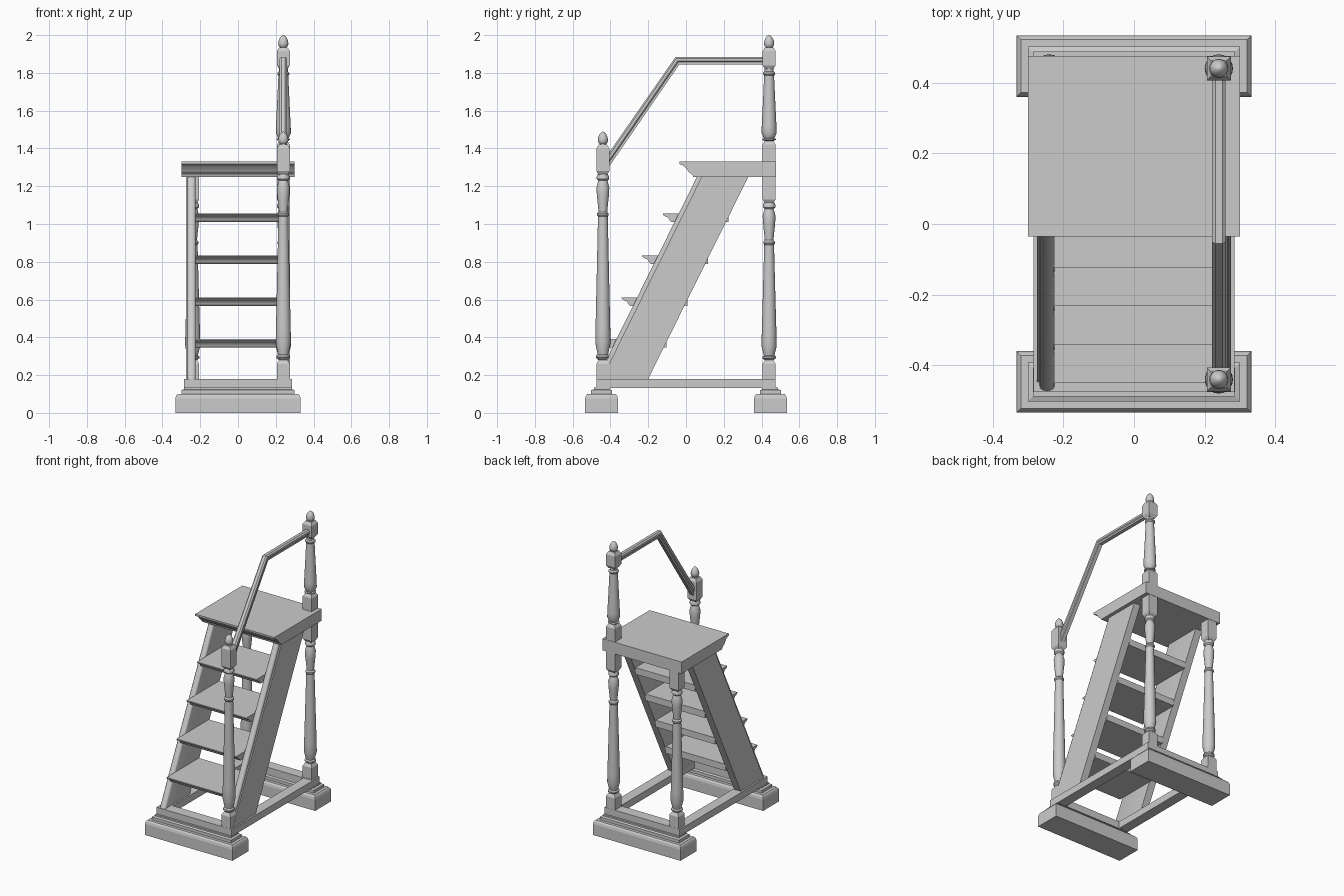
import bpy, bmesh, math
from mathutils import Vector

cube = bpy.data.objects.get("Cube")
if cube:
    bpy.data.objects.remove(cube, do_unlink=True)

paint = bpy.data.materials.new("plain grey")
paint.use_nodes = True
grey = (0.6, 0.6, 0.6, 1)
paint.diffuse_color = grey
paint.node_tree.nodes["Principled BSDF"].inputs["Base Color"].default_value = grey


def loft(name, rings, smooth=False):
    """Skin a list of equal-length point rings and cap both ends."""
    bm = bmesh.new()
    loops = [[bm.verts.new(p) for p in ring] for ring in rings]
    n = len(loops[0])
    for a, b in zip(loops, loops[1:]):
        for i in range(n):
            j = (i + 1) % n
            bm.faces.new((a[i], a[j], b[j], b[i]))
    bm.faces.new(loops[0])
    bm.faces.new(loops[-1])
    bmesh.ops.recalc_face_normals(bm, faces=bm.faces)
    mesh = bpy.data.meshes.new(name)
    bm.to_mesh(mesh)
    bm.free()
    mesh.materials.append(paint)
    obj = bpy.data.objects.new(name, mesh)
    bpy.context.collection.objects.link(obj)
    if smooth:
        bpy.ops.object.select_all(action='DESELECT')
        bpy.context.view_layer.objects.active = obj
        obj.select_set(True)
        bpy.ops.object.shade_smooth_by_angle(angle=math.radians(35))
    return obj


def rect(cx, cy, hx, hy, z):
    return [Vector((cx + sx * hx, cy + sy * hy, z))
            for sx, sy in ((-1, -1), (1, -1), (1, 1), (-1, 1))]


def box(name, x0, x1, y0, y1, z0, z1):
    cx, cy, hx, hy = (x0 + x1) / 2, (y0 + y1) / 2, (x1 - x0) / 2, (y1 - y0) / 2
    return loft(name, [rect(cx, cy, hx, hy, z) for z in (z0, z1)])


def across(name, profile, half):
    """Extrude a side profile (y, z) across the width."""
    return loft(name, [[Vector((x, y, z)) for y, z in profile] for x in (-half, half)])


def turning(name, x, y, profile, sides=20):
    """Lathe a profile of (radius, z)."""
    return loft(name, [[Vector((x + r * math.cos(2 * math.pi * i / sides),
                                y + r * math.sin(2 * math.pi * i / sides), z))
                        for i in range(sides)] for r, z in profile], True)


def block(name, x, y, z0, z1, lower=False, upper=False):
    """Square post block with optional tapered ends."""
    h, t = 0.034, 0.02
    rings = [(h - 0.012, z0), (h, z0 + t)] if lower else [(h, z0)]
    rings += [(h, z1 - t), (h - 0.012, z1)] if upper else [(h, z1)]
    return loft(name, [rect(x, y, r, r, z) for r, z in rings])


def baluster(name, x, y, z0, z1):
    """Long taper rising from a bulbous foot to a collar."""
    d = z1 - z0
    foot = [(.024, 0), (.036, .012), (.036, .022), (.028, .03), (.032, .05), (.040, .09)]
    shaft = [(.039, .22), (.035, .45), (.030, .75), (.026, 1)]
    k = min(d, 0.75)
    turning(name, x, y, [(r, z0 + f * k / 0.75) for r, f in foot]
            + [(r, z0 + f * d) for r, f in shaft])


def vase(name, x, y, z0, z1):
    """Collar rings and the swelling piece above the taper."""
    d = z1 - z0
    shape = [(.026, 0), (.031, .03), (.031, .07), (.023, .11), (.026, .25), (.032, .5),
             (.034, .68), (.027, .8), (.024, .84), (.033, .88), (.033, .94), (.026, 1)]
    turning(name, x, y, [(r, z0 + f * d) for r, f in shape])


def finial(name, x, y, z0):
    shape = [(.020, -.005), (.016, .008), (.024, .016), (.027, .028), (.025, .044),
             (.018, .060), (.009, .070), (.002, .074)]
    turning(name, x, y, [(r, z0 + h) for r, h in shape])


# Stepped plinths under both ends
for label, s in (("front", -1), ("back", 1)):
    cy = s * 0.447
    loft(f"{label}_plinth", [rect(0, cy, .332 - d, .087 - d, z) for d, z in
         ((0, 0), (0, .075), (.004, .09), (.012, .1), (.032, .1), (.032, .12),
          (.046, .125), (.046, .135))])
    # End beams of the floor frame
    box(f"{label}_frame_beam", -.285, .285, *sorted((s * .40, s * .475)), .13, .18)
for label, s in (("left", 1), ("right", -1)):
    box(f"{label}_frame_beam", *sorted((s * .215, s * .285)), -.45, .45, .131, .179)

# Sloping stringers with a rounded bead on the front edge
section = [(.225, -.20), (.275, -.20), (.275, -.447), (.267, -.447), (.267, -.458)]
section += [(.246 + .021 * math.cos(a), -.458 - .014 * math.sin(a))
            for a in (math.pi * k / 8 for k in range(1, 8))]
section += [(.225, -.458)]
for label, s in (("left", 1), ("right", -1)):
    loft(f"{label}_stringer", [[Vector((s * x, y + dy, z)) for x, y in section]
                               for dy, z in ((0, .18), (.53, 1.25))], True)

# Treads with a moulded nosing
for i in range(4):
    y, z = -.45 + i * .109, .39 + i * .222
    nose = [(0, 0), (0, -.007), (.006, -.012), (.014, -.016), (.024, -.02),
            (.032, -.028), (.037, -.038), (.045, -.045), (.348, -.045), (.348, 0)]
    across(f"tread_{i + 1}", [(y + a, z + b) for a, b in nose], .226)

# Top platform with an ogee front edge
across("platform", [(-.035, 1.33), (-.035, 1.318), (-.022, 1.313), (-.008, 1.304),
                    (.004, 1.29), (.014, 1.276), (.026, 1.268), (.034, 1.262),
                    (.038, 1.25), (.476, 1.25), (.476, 1.33)], .30)

# Front newel post
x, y = .24, -.44
block("front_post_foot", x, y, .18, .28, upper=True)
baluster("front_post_shaft", x, y, .28, 1.04)
vase("front_post_vase", x, y, 1.04, 1.265)
block("front_post_head", x, y, 1.26, 1.42, True, True)
finial("front_post_finial", x, y, 1.415)

# Back posts below the platform
y = .44
for label, x in (("left", .24), ("right", -.24)):
    block(f"back_{label}_post_foot", x, y, .18, .28, upper=True)
    baluster(f"back_{label}_post_shaft", x, y, .28, .89)
    vase(f"back_{label}_post_vase", x, y, .89, 1.115)
    block(f"back_{label}_post_block", x, y, 1.11, 1.26, lower=True)

# Tall back newel above the platform
x = .24
block("back_newel_block", x, y, 1.32, 1.44, upper=True)
baluster("back_newel_shaft", x, y, 1.44, 1.79)
turning("back_newel_collar", x, y, [(.026, 1.785), (.032, 1.792), (.032, 1.80),
                                    (.024, 1.808), (.024, 1.83)])
block("back_newel_head", x, y, 1.82, 1.935, True, True)
finial("back_newel_finial", x, y, 1.926)

# Bent handrail between the newels
rail = [(-.013, 0), (.013, 0), (.013, .3), (.019, .45), (.019, .8), (.010, 1),
        (-.010, 1), (-.019, .8), (-.019, .45), (-.013, .3)]
stations = [((-.42, 1.285), (-.42, 1.36)), ((-.035, 1.845), (-.055, 1.885)),
            ((.42, 1.845), (.42, 1.885))]
loft("handrail", [[Vector((x + dx, b[0] + (t[0] - b[0]) * u, b[1] + (t[1] - b[1]) * u))
                   for dx, u in rail] for b, t in stations])
